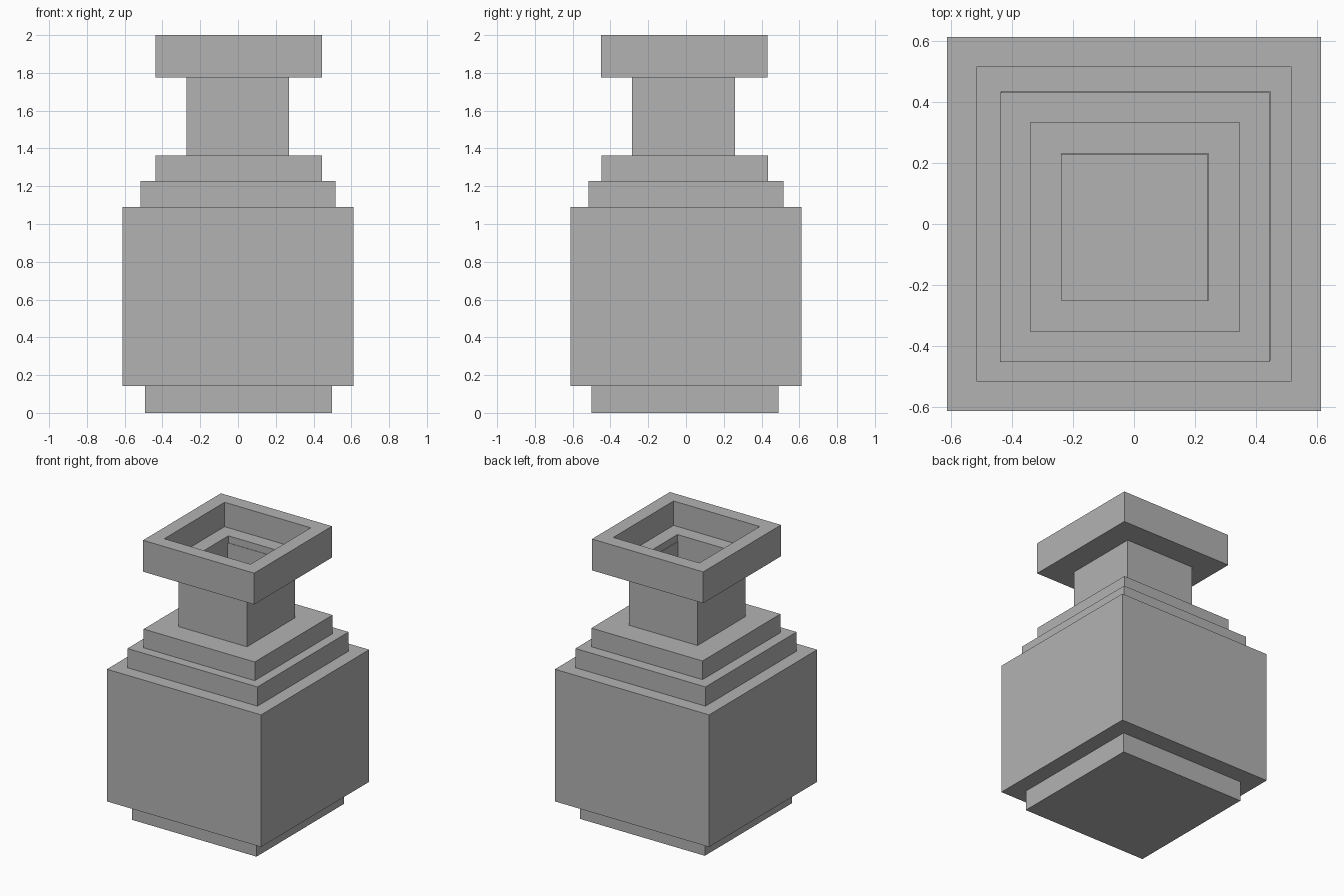
import bpy
import bmesh

if "Cube" in bpy.data.objects:
    bpy.data.objects.remove(bpy.data.objects["Cube"], do_unlink=True)

GREY = (0.45, 0.45, 0.45, 1.0)
stone = bpy.data.materials.new("stone grey")
stone.use_nodes = True
stone.diffuse_color = GREY
stone.node_tree.nodes["Principled BSDF"].inputs["Base Color"].default_value = GREY


def loft_squares(name, rings, centre=(0, 0), hollow=False):
    """Skin square rings (half width, height); cap the ends, or join them if hollow."""
    cx, cy = centre
    bm = bmesh.new()
    loops = [[bm.verts.new((cx + sx * half, cy + sy * half, z))
              for sx, sy in ((-1, -1), (1, -1), (1, 1), (-1, 1))]
             for half, z in rings]
    pairs = list(zip(loops, loops[1:]))
    if hollow:
        pairs.append((loops[-1], loops[0]))
    else:
        bm.faces.new(loops[0])
        bm.faces.new(loops[-1])
    for a, b in pairs:
        for i in range(4):
            j = (i + 1) % 4
            bm.faces.new((a[i], a[j], b[j], b[i]))
    bmesh.ops.recalc_face_normals(bm, faces=bm.faces)
    mesh = bpy.data.meshes.new(name)
    bm.to_mesh(mesh)
    bm.free()
    mesh.materials.append(stone)
    obj = bpy.data.objects.new(name, mesh)
    bpy.context.collection.objects.link(obj)
    return obj


# Solid square tiers: name, half width, bottom, top, centre
tiers = [
    ("foot", 0.495, 0.0, 0.142, (0.003, -0.006)),
    ("body", 0.612, 0.142, 1.09, (0, 0)),
    ("lower_shoulder", 0.516, 1.09, 1.228, (0, 0)),
    ("upper_shoulder", 0.441, 1.228, 1.362, (0.005, -0.006)),
]
for name, half, bottom, top, centre in tiers:
    loft_squares(name, [(half, bottom), (half, top)], centre)

# Hollow neck, with the shoulder as its floor
NECK, HOLE, LIP = 0.272, 0.241, 1.775
top_centre = (-0.001, -0.013)
loft_squares("neck", [(NECK, 1.362), (NECK, LIP), (HOLE, LIP), (HOLE, 1.362)],
             top_centre, hollow=True)

# Wide rim with a stepped opening
RIM, MOUTH, LEDGE = 0.441, 0.342, 1.825
loft_squares("rim", [(RIM, LIP), (RIM, 2.0), (MOUTH, 2.0), (MOUTH, LEDGE),
                     (HOLE, LEDGE), (HOLE, LIP)],
             (0.003, -0.01), hollow=True)
